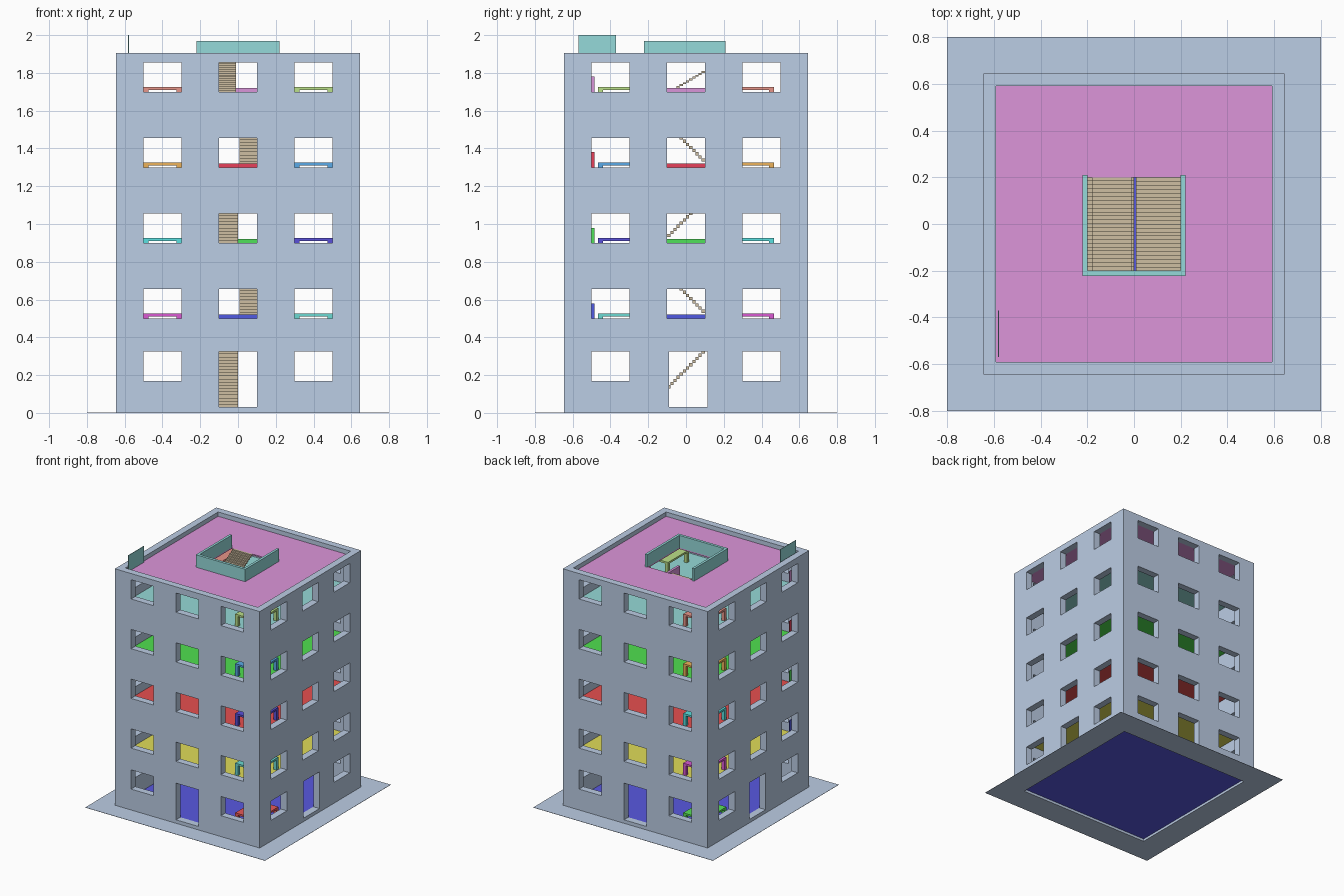
import bpy, bmesh

if "Cube" in bpy.data.objects:
    bpy.data.objects.remove(bpy.data.objects["Cube"])

# ---------- helpers ----------
def material(name, rgb):
    m = bpy.data.materials.new(name)
    m.diffuse_color = (*rgb, 1)
    m.use_nodes = True
    m.node_tree.nodes["Principled BSDF"].inputs["Base Color"].default_value = m.diffuse_color
    return m

def finish(name, bm, mat):
    bmesh.ops.recalc_face_normals(bm, faces=bm.faces)
    me = bpy.data.meshes.new(name)
    bm.to_mesh(me)
    bm.free()
    ob = bpy.data.objects.new(name, me)
    bpy.context.collection.objects.link(ob)
    if mat:
        me.materials.append(mat)
    return ob

def boxes(name, items, mat=None):
    """Each item is (x0, x1, y0, y1, z0, z1)."""
    bm = bmesh.new()
    for x0, x1, y0, y1, z0, z1 in items:
        vs = bmesh.ops.create_cube(bm, size=1)["verts"]
        for v in vs:
            v.co = (x1 if v.co.x > 0 else x0,
                    y1 if v.co.y > 0 else y0,
                    z1 if v.co.z > 0 else z0)
    return finish(name, bm, mat)

def ring(name, outer, inner, z0, z1, mat):
    """Square slab with a square hole."""
    bm = bmesh.new()
    loops = []
    for r, z in ((outer, z0), (outer, z1), (inner, z1), (inner, z0)):
        loops.append([bm.verts.new((sx * r, sy * r, z))
                      for sx, sy in ((-1, -1), (1, -1), (1, 1), (-1, 1))])
    for k in range(4):
        a, b = loops[k], loops[(k + 1) % 4]
        for i in range(4):
            j = (i + 1) % 4
            bm.faces.new((a[i], a[j], b[j], b[i]))
    return finish(name, bm, mat)

# ---------- colours ----------
WALL = material("wall_blue_grey", (0.5, 0.61, 0.78))
WOOD = material("stair_wood", (0.62, 0.52, 0.36))
SLAB = [material(f"slab_colour_{i}", c) for i, c in enumerate((
    (0.1, 0.1, 0.75), (0.75, 0.72, 0.1), (0.8, 0.08, 0.08),
    (0.08, 0.75, 0.08), (0.3, 0.7, 0.68), (0.72, 0.3, 0.7)))]
RAIL = [None] + [material(f"rail_colour_{i}", c) for i, c in enumerate((
    (0.08, 0.1, 0.75), (0.08, 0.75, 0.1), (0.8, 0.05, 0.1),
    (0.7, 0.3, 0.7), (0.3, 0.7, 0.7)), 1)]
TABLE_FR = [material(f"front_table_colour_{i}", c) for i, c in enumerate((
    (0.8, 0.1, 0.1), (0.15, 0.7, 0.65), (0.1, 0.08, 0.7),
    (0.1, 0.4, 0.8), (0.5, 0.75, 0.25)))]
TABLE_BL = [material(f"back_table_colour_{i}", c) for i, c in enumerate((
    (0.1, 0.75, 0.1), (0.7, 0.1, 0.65), (0.1, 0.75, 0.75),
    (0.85, 0.45, 0.1), (0.8, 0.3, 0.25)))]

FLOORS = [0.03, 0.43, 0.83, 1.23, 1.63, 1.87]
SILLS = [0.17, 0.50, 0.90, 1.30, 1.70]
OUT, INN, TOP = 0.645, 0.59, 1.905

# ---------- outer walls with doors and windows ----------
walls = ring("outer_walls", OUT, INN, 0, TOP, WALL)
cuts = []
for level, sill in enumerate(SILLS):
    for c in (-0.4, 0, 0.4):
        door = level == 0 and c == 0
        z0 = 0.03 if door else sill
        z1 = sill + 0.155
        a, b = c - 0.1, c + 0.1
        ya, yb = (-0.09, 0.115) if door else (a, b)
        for lo, hi in ((-0.7, -0.55), (0.55, 0.7)):
            cuts.append((a, b, lo, hi, z0, z1))
            cuts.append((lo, hi, ya, yb, z0, z1))
cutter = boxes("opening_cutter", cuts)
cutter.hide_render = True
mod = walls.modifiers.new("openings", "BOOLEAN")
mod.operation = "DIFFERENCE"
mod.solver = "EXACT"
mod.object = cutter
bpy.context.view_layer.objects.active = walls
bpy.ops.object.modifier_apply(modifier=mod.name)
bpy.data.objects.remove(cutter)

# ---------- ground apron ----------
ring("ground_apron", 0.8, INN, 0, 0.002, WALL)

# ---------- floor slabs ----------
boxes("ground_floor", [(-INN, INN, -INN, INN, 0.02, 0.03)], SLAB[0])
for i in range(1, 6):
    ring("roof_slab" if i == 5 else f"floor_slab_{i}", INN, 0.2,
         FLOORS[i] - 0.01, FLOORS[i], SLAB[i])

# ---------- stairs, alternating direction and side ----------
STEPS = 24
for i in range(5):
    rise = (FLOORS[i + 1] - FLOORS[i]) / STEPS
    run = 0.4 / STEPS
    up = i % 2 == 0
    x0, x1 = (-0.18 if i == 4 else -0.2, -0.01 if i == 4 else 0.0) if up else (0.008, 0.2)
    steps = []
    for k in range(STEPS):
        y = -0.2 + k * run if up else 0.2 - (k + 1) * run
        z = FLOORS[i] + k * rise
        steps.append((x0, x1, y, y + run, z, z + rise))
    boxes(f"stair_flight_{i + 1}", steps, WOOD)

# ---------- stairwell guards (open where the stairs arrive) ----------
for i in range(1, 6):
    s = 1 if i % 2 else -1          # +1: closed at the front
    z0, z1 = FLOORS[i], FLOORS[i] + (0.1 if i == 5 else 0.09)
    y0, y1 = sorted((-0.2 * s, 0.21 * s))
    e0, e1 = sorted((-0.222 * s, -0.2 * s))
    boxes(f"stairwell_guard_{i}", [
        (-0.22, -0.2, y0, y1, z0, z1),
        (0.2, 0.22, y0, y1, z0, z1),
        (-0.22, 0.22, e0, e1, z0, z1)], RAIL[i])

    # thin upright panel in the front left corner
    yb, zb = (-0.37, 2.0) if i == 5 else (-0.485, FLOORS[i] + 0.15)
    boxes(f"corner_panel_{i}", [(-0.582, -0.578, -0.57, yb, z0, zb)], RAIL[i])

# ---------- tables, in opposite corners of each storey ----------
def table(name, s, z, mat):
    def box(x0, x1, y0, y1, z0, z1):
        xs, ys = sorted((s * x0, s * x1)), sorted((s * y0, s * y1))
        return (*xs, *ys, z + z0, z + z1)
    parts = [box(0.3, 0.5, -0.465, -0.2, 0.08, 0.095)]
    for x in (0.3, 0.474):
        for y in (-0.465, -0.226):
            parts.append(box(x, x + 0.026, y, y + 0.026, 0, 0.08))
    boxes(name, parts, mat)

for i in range(5):
    table(f"front_right_table_{i + 1}", 1, FLOORS[i], TABLE_FR[i])
    table(f"back_left_table_{i + 1}", -1, FLOORS[i], TABLE_BL[i])
